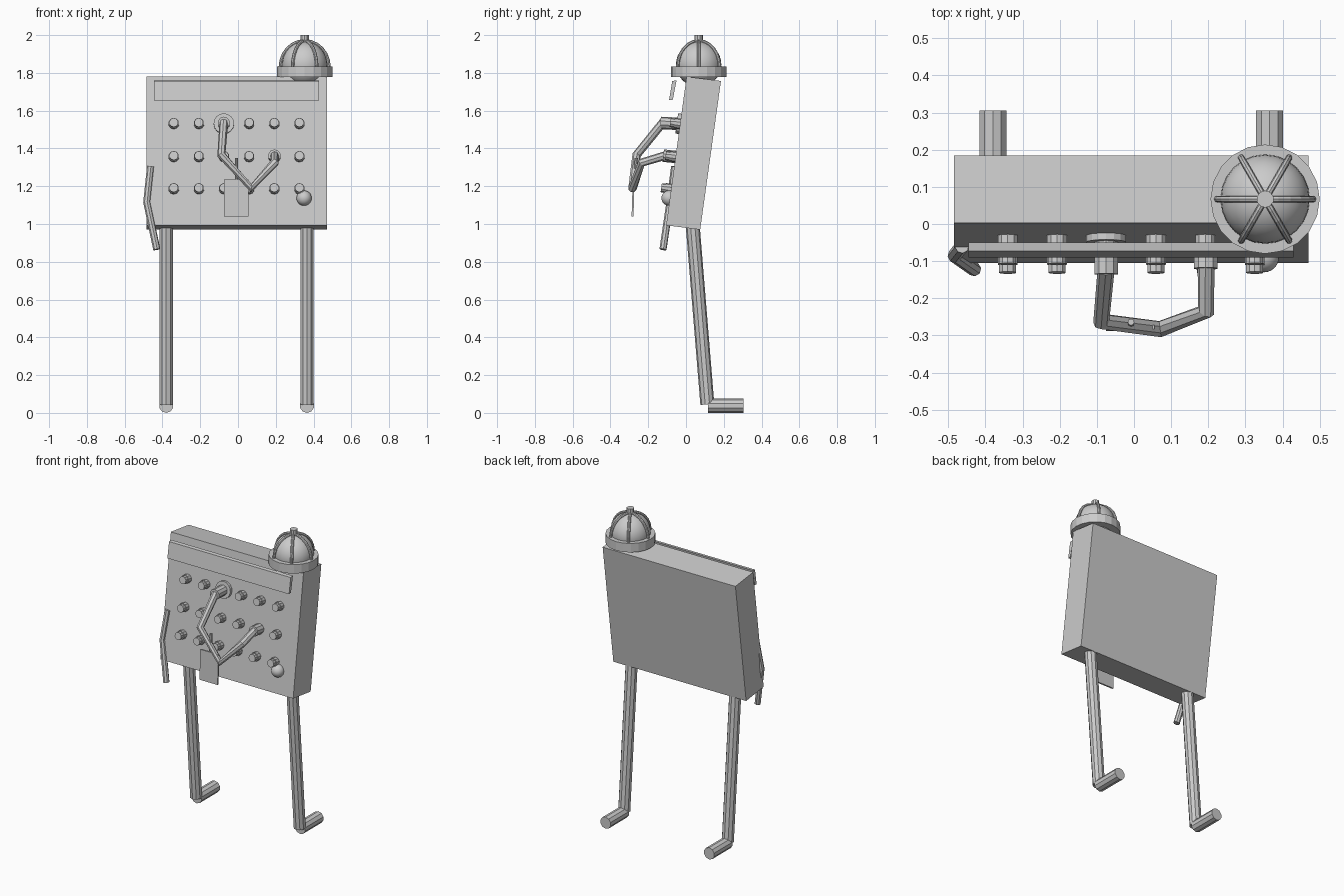
import bpy, bmesh, math
from mathutils import Vector, Matrix

if "Cube" in bpy.data.objects:
    bpy.data.objects.remove(bpy.data.objects["Cube"], do_unlink=True)

grey = bpy.data.materials.new("plain grey")
grey.use_nodes = True
grey.diffuse_color = (0.6, 0.6, 0.6, 1)
grey.node_tree.nodes["Principled BSDF"].inputs["Base Color"].default_value = (0.6, 0.6, 0.6, 1)


def add_object(name, data):
    obj = bpy.data.objects.new(name, data)
    bpy.context.collection.objects.link(obj)
    data.materials.append(grey)
    return obj


def from_bmesh(name, bm, smooth=False):
    bmesh.ops.recalc_face_normals(bm, faces=bm.faces)
    for f in bm.faces:
        f.smooth = smooth
    mesh = bpy.data.meshes.new(name)
    bm.to_mesh(mesh)
    bm.free()
    return add_object(name, mesh)


def rod(name, start, end, radius, sides=10, end_radius=None):
    start, end = Vector(start), Vector(end)
    axis = end - start
    turn = axis.to_track_quat("Z", "Y").to_matrix().to_4x4()
    bm = bmesh.new()
    bmesh.ops.create_cone(bm, cap_ends=True, segments=sides, radius1=radius,
                          radius2=end_radius or radius, depth=axis.length,
                          matrix=Matrix.Translation((start + end) / 2) @ turn)
    return from_bmesh(name, bm)


def tube(name, points, radius):
    curve = bpy.data.curves.new(name, "CURVE")
    curve.dimensions = "3D"
    curve.bevel_depth = radius
    curve.bevel_resolution = 2
    curve.use_fill_caps = True
    spline = curve.splines.new("POLY")
    spline.points.add(len(points) - 1)
    spline.use_smooth = False
    for point, co in zip(spline.points, points):
        point.co = (*co, 1)
    return add_object(name, curve)


def ball(name, centre, radius):
    bm = bmesh.new()
    bmesh.ops.create_uvsphere(bm, u_segments=24, v_segments=16, radius=radius,
                              matrix=Matrix.Translation(centre))
    return from_bmesh(name, bm, smooth=True)


def slab(name, profile, x0, x1):
    """Extrude a (y, z) profile along x."""
    bm = bmesh.new()
    face = bm.faces.new([bm.verts.new((x0, y, z)) for y, z in profile])
    extruded = bmesh.ops.extrude_face_region(bm, geom=[face])["geom"]
    moved = [v for v in extruded if isinstance(v, bmesh.types.BMVert)]
    bmesh.ops.translate(bm, verts=moved, vec=(x1 - x0, 0, 0))
    return from_bmesh(name, bm)


# Leaning cabinet and the sign strip that floats in front of it
slab("cabinet", [(-0.105, 0.993), (0.075, 0.97), (0.185, 1.757), (0.003, 1.78)], -0.485, 0.47)
slab("sign_strip", [(-0.09, 1.655), (-0.07, 1.658), (-0.05, 1.76), (-0.073, 1.757)], -0.445, 0.43)

TILT = math.atan2(0.108, 0.787)
OUT = Vector((0, -math.cos(TILT), math.sin(TILT)))


def on_front(x, z, out=0.0):
    """Point at a distance in front of the sloping cabinet face."""
    return Vector((x, -0.105 + (z - 0.993) * math.tan(TILT), z)) + OUT * out


# Three rows of knobs
for row, z in enumerate((1.53, 1.355, 1.185)):
    for column in range(6):
        x = -0.34 + column * 0.133
        label = f"knob_{row + 1}_{column + 1}"
        rod(label + "_base", on_front(x, z, -0.01), on_front(x, z, 0.03), 0.028, 10)
        rod(label + "_cap", on_front(x, z, 0.03), on_front(x, z, 0.053), 0.024, 10)

# Bent handset arm with its two sockets
rod("upper_socket_flange", on_front(-0.075, 1.53, -0.01), on_front(-0.075, 1.53, 0.018), 0.054, 16)
rod("upper_socket", on_front(-0.075, 1.53, 0), (-0.075, -0.135, 1.535), 0.033, 10)
rod("lower_socket", on_front(0.193, 1.355, 0), (0.193, -0.12, 1.362), 0.033, 10)
tube("bent_arm", [(-0.075, -0.12, 1.54), (-0.088, -0.262, 1.365), (0.07, -0.283, 1.19),
                  (0.194, -0.235, 1.325), (0.194, -0.11, 1.362)], 0.023)

# Hanging tag and its pin
slab("tag", [(-0.288, 1.04), (-0.278, 1.04), (-0.272, 1.235), (-0.282, 1.235)], -0.075, 0.055)
rod("tag_pin", (-0.008, -0.272, 1.22), (-0.008, -0.264, 1.35), 0.009, 8)

# Coin knob and the side lever
ball("round_knob", (0.35, -0.09, 1.137), 0.04)
tube("side_lever", [(-0.463, -0.06, 1.305), (-0.483, -0.085, 1.115), (-0.43, -0.122, 0.865)], 0.019)

# Legs with feet that point backward
for side, x in (("right", -0.38), ("left", 0.365)):
    rod(side + "_leg", (x, 0.036, 0.985), (x, 0.113, 0.045), 0.037)
    rod(side + "_foot", (x, 0.117, 0.038), (x, 0.305, 0.038), 0.038)

# Domed lamp: collar, globe, cage and finial
LAMP = Vector((0.353, 0.067, 0))
rod("lamp_collar", LAMP + Vector((0, 0, 1.777)), LAMP + Vector((0, 0, 1.835)), 0.147, 20)
ball("lamp_globe", LAMP + Vector((0, 0, 1.845)), 0.12)
for i in range(6):
    turn = math.radians(60 * i)
    bar = []
    for step in range(7):
        a = math.radians(90 * step / 6)
        r = 0.129 * math.cos(a)
        bar.append(LAMP + Vector((r * math.cos(turn), r * math.sin(turn), 1.83 + 0.14 * math.sin(a))))
    tube(f"cage_bar_{i + 1}", bar, 0.009)
rod("lamp_finial", LAMP + Vector((0, 0, 1.95)), LAMP + Vector((0, 0, 2.0)), 0.023, 10)
